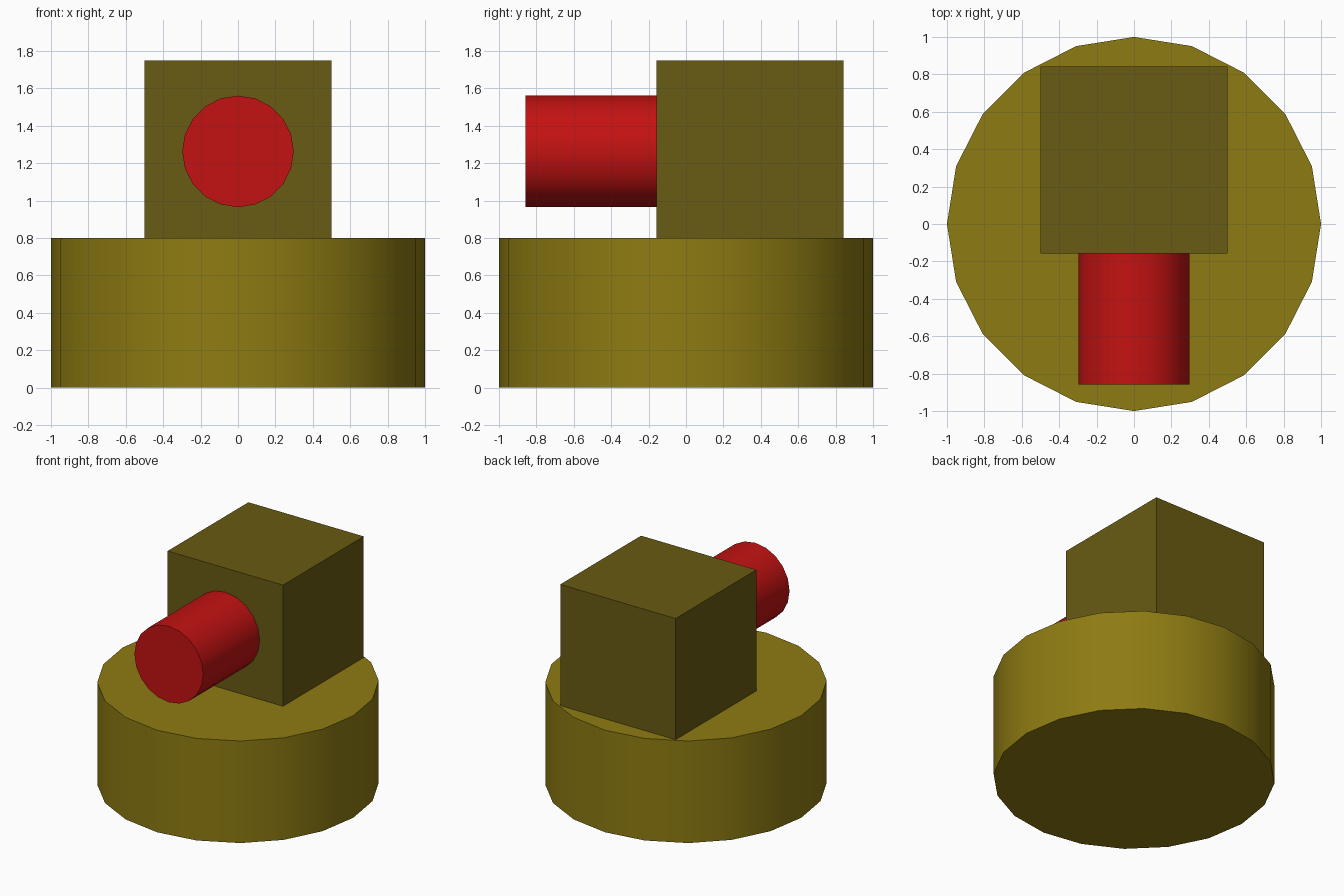
import bpy
from math import pi, radians

if "Cube" in bpy.data.objects:
    bpy.data.objects.remove(bpy.data.objects["Cube"])


def paint(obj, name, color):
    mat = bpy.data.materials.new(name)
    mat.diffuse_color = (*color, 1)
    mat.use_nodes = True
    mat.node_tree.nodes["Principled BSDF"].inputs["Base Color"].default_value = mat.diffuse_color
    obj.data.materials.append(mat)


def cylinder(name, radius, depth, location, rotation=(0, 0, 0)):
    bpy.ops.mesh.primitive_cylinder_add(vertices=20, radius=radius, depth=depth,
                                        location=location, rotation=rotation)
    obj = bpy.context.object
    obj.name = name
    bpy.ops.object.shade_smooth_by_angle(angle=radians(30))
    return obj


# Round base
base = cylinder("base", 1.0, 0.8, (0, 0, 0.4))
paint(base, "olive", (0.27, 0.20, 0.006))

# Cube turret, sunk slightly into the base
bpy.ops.mesh.primitive_cube_add(size=1, location=(0, 0.343, 1.25))
turret = bpy.context.object
turret.name = "turret"
paint(turret, "dark_olive", (0.14, 0.105, 0.006))

# Barrel pointing forward, its rear end buried in the turret
front, back = -0.857, -0.13
barrel = cylinder("barrel", 0.298, back - front, (0, (front + back) / 2, 1.263),
                  (pi / 2, 0, 0))
paint(barrel, "red", (0.55, 0.006, 0.006))
